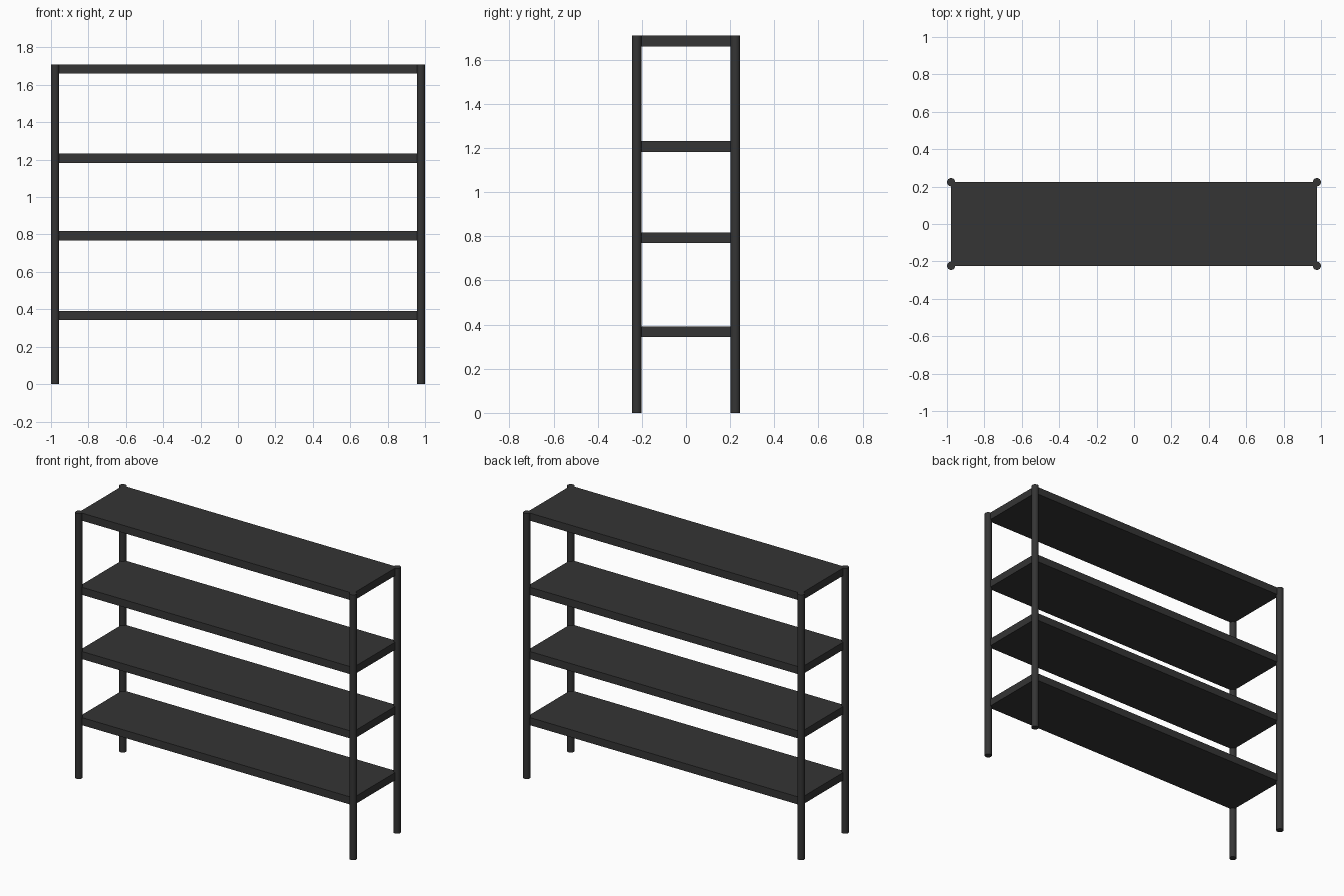
import bpy
from math import radians

if "Cube" in bpy.data.objects:
    bpy.data.objects.remove(bpy.data.objects["Cube"])

HEIGHT = 1.71
POST_X, POST_Y, POST_R = 0.978, 0.2235, 0.022
THICK = 0.049
SHELF_TOPS = (0.392, 0.818, 1.232, HEIGHT)

dark = bpy.data.materials.new("dark_metal")
dark.diffuse_color = (0.035, 0.035, 0.035, 1)
dark.use_nodes = True
dark.node_tree.nodes["Principled BSDF"].inputs["Base Color"].default_value = dark.diffuse_color


def finish(obj, name):
    obj.name = name
    obj.data.materials.append(dark)


# Four round corner posts
for x, side in ((-POST_X, "left"), (POST_X, "right")):
    for y, face in ((-POST_Y, "front"), (POST_Y, "back")):
        bpy.ops.mesh.primitive_cylinder_add(
            vertices=24, radius=POST_R, depth=HEIGHT, location=(x, y, HEIGHT / 2))
        bpy.ops.object.shade_smooth_by_angle(angle=radians(30))
        finish(bpy.context.object, f"{face}_{side}_post")

# Shelf boards spanning the post centres
for i, top in enumerate(SHELF_TOPS, 1):
    bpy.ops.mesh.primitive_cube_add(size=1, location=(0, 0, top - THICK / 2))
    shelf = bpy.context.object
    shelf.scale = (2 * POST_X, 2 * POST_Y, THICK)
    bpy.ops.object.transform_apply(location=False, rotation=False, scale=True)
    finish(shelf, f"shelf_{i}")
